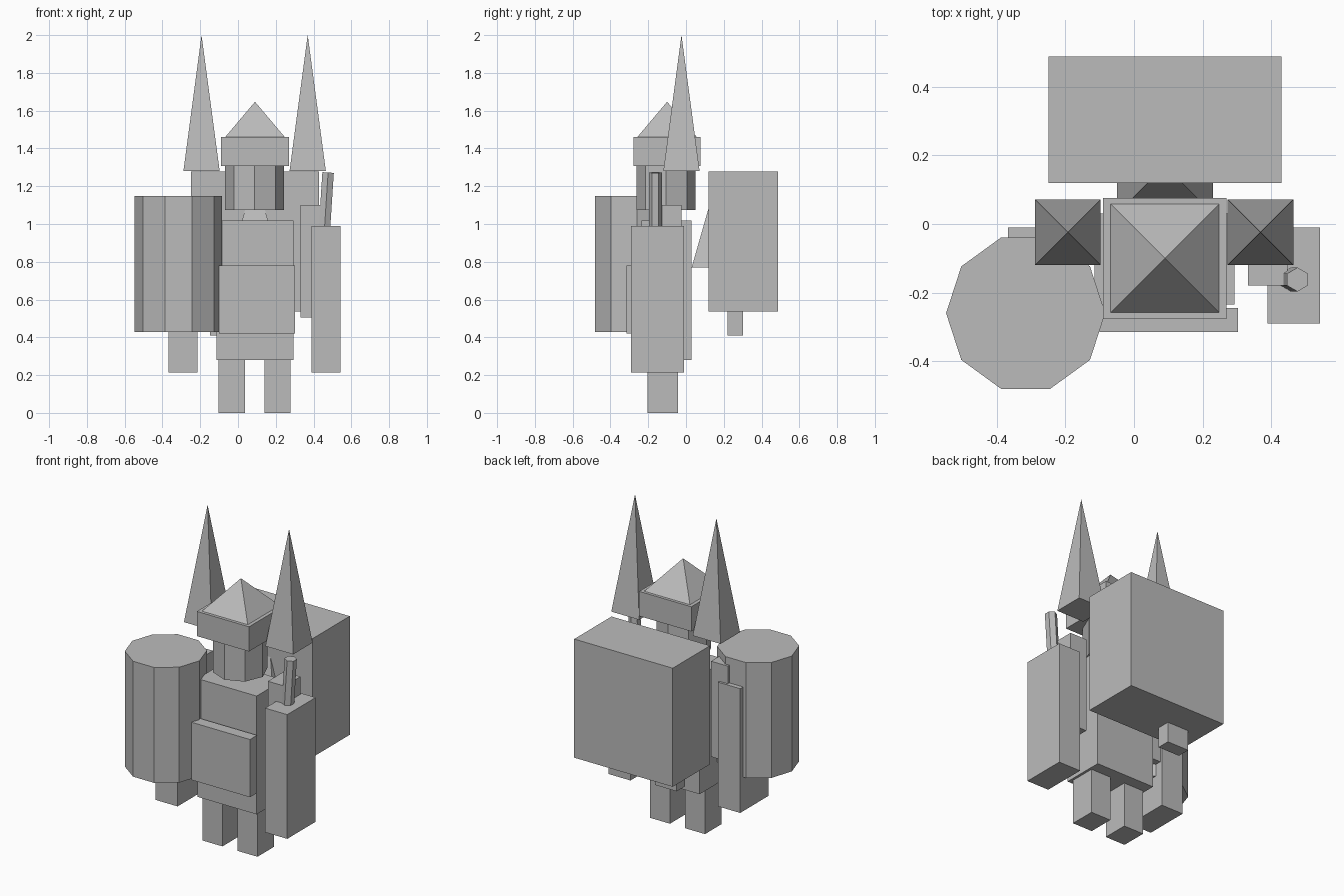
import bpy, math
from mathutils import Vector

if "Cube" in bpy.data.objects:
    bpy.data.objects.remove(bpy.data.objects["Cube"])

grey = bpy.data.materials.new("plain grey")
grey.diffuse_color = (0.5, 0.5, 0.5, 1)
grey.use_nodes = True
grey.node_tree.nodes["Principled BSDF"].inputs["Base Color"].default_value = grey.diffuse_color
CX = 0.088  # the body's mirror line


def finish(name):
    ob = bpy.context.object
    ob.name = name
    ob.data.materials.append(grey)
    return ob


def box(name, x, y, z):
    bpy.ops.mesh.primitive_cube_add(
        size=1, location=[(r[0] + r[1]) / 2 for r in (x, y, z)])
    ob = finish(name)
    ob.scale = [r[1] - r[0] for r in (x, y, z)]
    return ob


def box_pair(name, x, y, z):
    box("right_" + name, x, y, z)
    box("left_" + name, (2 * CX - x[1], 2 * CX - x[0]), y, z)


def prism(name, sides, radius, x, y, z, turn=0):
    # vertices start on the x axis, then turn
    bpy.ops.mesh.primitive_cylinder_add(
        vertices=sides, radius=radius, depth=z[1] - z[0],
        location=(x, y, (z[0] + z[1]) / 2), rotation=(0, 0, math.pi / 2 + turn))
    return finish(name)


def pyramid(name, half, x, y, z):
    bpy.ops.mesh.primitive_cone_add(
        vertices=4, radius1=half * math.sqrt(2), radius2=0, depth=z[1] - z[0],
        location=(x, y, (z[0] + z[1]) / 2), rotation=(0, 0, math.pi / 4))
    return finish(name)


# Body
box_pair("leg", (0.14, 0.278), (-0.205, -0.042), (0, 0.29))
box("torso", (-0.115, 0.293), (-0.235, 0.03), (0.28, 1.018))
box("chest_plate", (-0.10, 0.303), (-0.315, -0.245), (0.42, 0.78))

# Arms
box_pair("upper_arm", (0.332, 0.448), (-0.18, -0.024), (0.504, 1.10))
box_pair("forearm", (0.39, 0.543), (-0.29, -0.01), (0.215, 0.99))

# Shoulder spikes
for side, s in (("left", -1), ("right", 1)):
    pyramid(side + "_spike", 0.096, CX + s * 0.281, -0.024, (1.28, 2.0))

# Head and hat
prism("head", 8, 0.156, CX, -0.105, (1.075, 1.308))
box("hat_brim", (-0.09, 0.27), (-0.277, 0.076), (1.306, 1.46))
pyramid("hat_top", 0.158, 0.09, -0.10, (1.46, 1.647))

# Shield drum on the left arm
prism("drum_shield", 10, 0.232, -0.316, -0.26, (0.427, 1.147))

# Tilted hexagonal staff held in the right arm
top, low = Vector((0.477, -0.162, 1.273)), Vector((0.445, -0.162, 0.78))
staff = prism("staff", 6, 0.035, *((top + low) / 2).xy, (low.z, top.z), math.pi / 6)
staff.location = (top + low) / 2
staff.rotation_euler = (0, math.atan2(top.x - low.x, top.z - low.z), 0)

# Backpack with the spike and strap end it covers
box("backpack", (-0.25, 0.43), (0.12, 0.488), (0.537, 1.277))
pyramid("back_spike", 0.14, 0.09, 0.17, (0.77, 1.26))
box("strap_end", (-0.147, 0.003), (0.22, 0.302), (0.41, 0.56))
